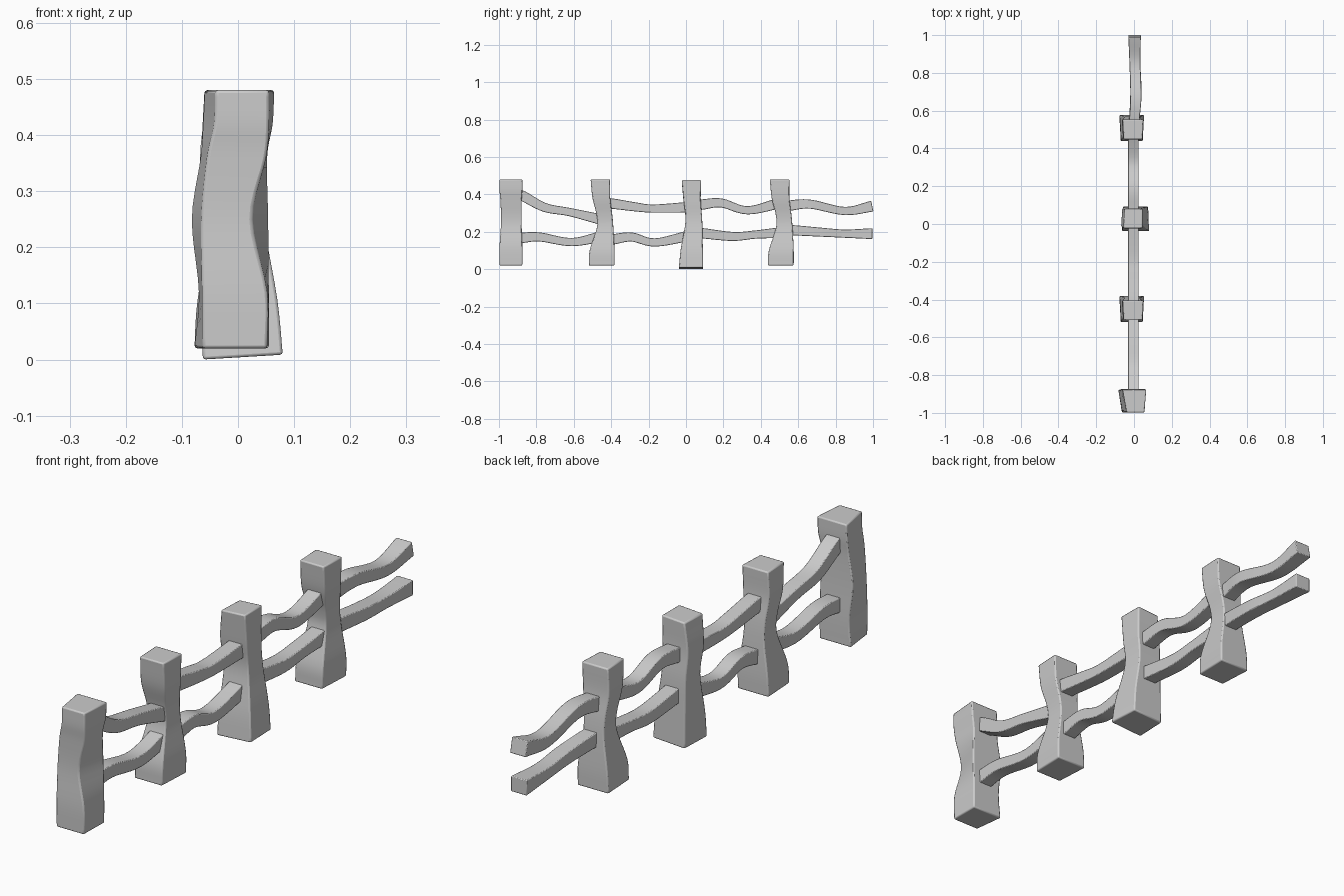
import bpy
import bmesh
from mathutils import Vector

if "Cube" in bpy.data.objects:
    bpy.data.objects.remove(bpy.data.objects["Cube"])


def spline(points, n):
    """Smooth curve through rows of numbers, n steps per span."""
    p = [Vector(q) for q in points]
    p = [p[0] * 2 - p[1]] + p + [p[-1] * 2 - p[-2]]
    out = []
    for i in range(1, len(p) - 2):
        a, b, c, d = p[i - 1:i + 3]
        for k in range(n):
            t = k / n
            out.append(0.5 * (2 * b + (c - a) * t + (2 * a - 5 * b + 4 * c - d) * t * t
                              + (3 * b - a - 3 * c + d) * t ** 3))
    return out + [p[-2]]


def loft(name, rings, bevel):
    """Skin a stack of four-cornered rings into a softly bevelled solid."""
    bm = bmesh.new()
    vs = [[bm.verts.new(c) for c in r] for r in rings]
    for r, s in zip(vs, vs[1:]):
        for j in range(4):
            k = (j + 1) % 4
            bm.faces.new((r[j], r[k], s[k], s[j]))
    bm.faces.new(vs[0][::-1])
    bm.faces.new(vs[-1])
    bmesh.ops.recalc_face_normals(bm, faces=bm.faces)
    me = bpy.data.meshes.new(name)
    bm.to_mesh(me)
    bm.free()
    ob = bpy.data.objects.new(name, me)
    bpy.context.collection.objects.link(ob)
    bpy.context.view_layer.objects.active = ob
    ob.select_set(True)
    bpy.ops.object.shade_smooth_by_angle(angle=0.6)
    ob.select_set(False)
    m = ob.modifiers.new("soft_edges", "BEVEL")
    m.width, m.segments, m.limit_method, m.angle_limit = bevel, 2, "ANGLE", 0.8
    return ob


def post(name, cy, rows, tilt=0.0):
    """Rows: z, front x range, back x range, y range about cy."""
    zs = spline([(r[0], r[5], r[6]) for r in rows], 5)
    fx = spline([r[1:5] for r in rows], 5)
    rings = []
    for (z, y0, y1), (a, b, c, d) in zip(zs, fx):
        rings.append([(x, cy + y, z + tilt * (x + 0.063))
                      for x, y in ((a, y0), (b, y0), (d, y1), (c, y1))])
    loft(name, rings, 0.005)


def rail(name, path):
    """Path rows: y, z, x centre, height, width."""
    rings = []
    pts = spline(path, 6)if len(path[0]) <= 4 else None
    yz = spline([p[:3] for p in path], 6) if pts is None else pts
    hw = spline([p[3:] for p in path], 6)
    for i, ((y, z, x), (h, w)) in enumerate(zip(yz, hw)):
        a, b = yz[max(i - 1, 0)], yz[min(i + 1, len(yz) - 1)]
        t = (b - a).normalized()
        ny, nz = -t.y * h / 2, t.x * h / 2
        rings.append([(x + s * w / 2, y + u * ny, z + u * nz)
                      for s, u in ((-1, -1), (1, -1), (1, 1), (-1, 1))])
    loft(name, rings, 0.003)


# Posts
end_rows = [(0.02, -.063, .052, -.078, .055, -.06, .062),
            (0.12, -.064, .052, -.070, .055, -.06, .062),
            (0.25, -.065, .025, -.083, .055, -.052, .058),
            (0.36, -.055, .050, -.067, .052, -.055, .058),
            (0.42, -.042, .055, -.063, .062, -.06, .062),
            (0.48, -.040, .055, -.060, .065, -.06, .062)]
mid_rows = [(0.02, -.070, .045, -.078, .052, -.07, .068),
            (0.10, -.067, .045, -.073, .052, -.065, .068),
            (0.22, -.050, .030, -.055, .035, -.027, .062),
            (0.29, -.050, .030, -.055, .035, -.028, .056),
            (0.38, -.058, .042, -.064, .046, -.05, .045),
            (0.48, -.055, .045, -.060, .050, -.06, .045)]
centre_rows = [(0.0, -.063, .080, -.058, .075, -.065, .065),
               (0.10, -.063, .070, -.058, .068, -.055, .063),
               (0.25, -.060, .045, -.058, .045, -.030, .060),
               (0.36, -.068, .045, -.062, .045, -.040, .052),
               (0.47, -.055, .045, -.050, .045, -.050, .054)]
post("end_post", -0.937, end_rows)
post("left_middle_post", -0.45, mid_rows)
post("centre_post", 0.027, centre_rows, 0.06)
post("right_middle_post", 0.508, mid_rows)

# Rails: y, z knots for each wavy span between posts
spans = {
    "upper_rail_1": [(-.93, .41), (-.87, .39), (-.755, .33), (-.62, .305), (-.44, .262)],
    "lower_rail_1": [(-.93, .158), (-.87, .168), (-.78, .172), (-.61, .145), (-.44, .178)],
    "upper_rail_2": [(-.44, .352), (-.39, .350), (-.27, .333), (-.17, .324), (.03, .332)],
    "lower_rail_2": [(-.44, .152), (-.385, .160), (-.29, .172), (-.165, .143), (.03, .182)],
    "upper_rail_3": [(.03, .338), (.09, .346), (.19, .354), (.33, .315), (.51, .356)],
    "lower_rail_3": [(.03, .198), (.09, .192), (.25, .175), (.37, .185), (.51, .196)],
    "upper_rail_4": [(.51, .325), (.57, .342), (.67, .347), (.85, .311), (.996, .337)],
    "lower_rail_4": [(.51, .206), (.57, .208), (.72, .198), (.85, .190), (.996, .190)],
}
for name, yz in spans.items():
    last = name.endswith("4")
    xs = (0, .003, .010, .005, .003) if last else (-.003,) * 5
    hs = (.055, .055, .048, .044, .058)
    ws = (.055, .055, .058, .058, .066) if last else (.056,) * 5
    rail(name, [(y, z, x, h, w) for (y, z), x, h, w in zip(yz, xs, hs, ws)])
